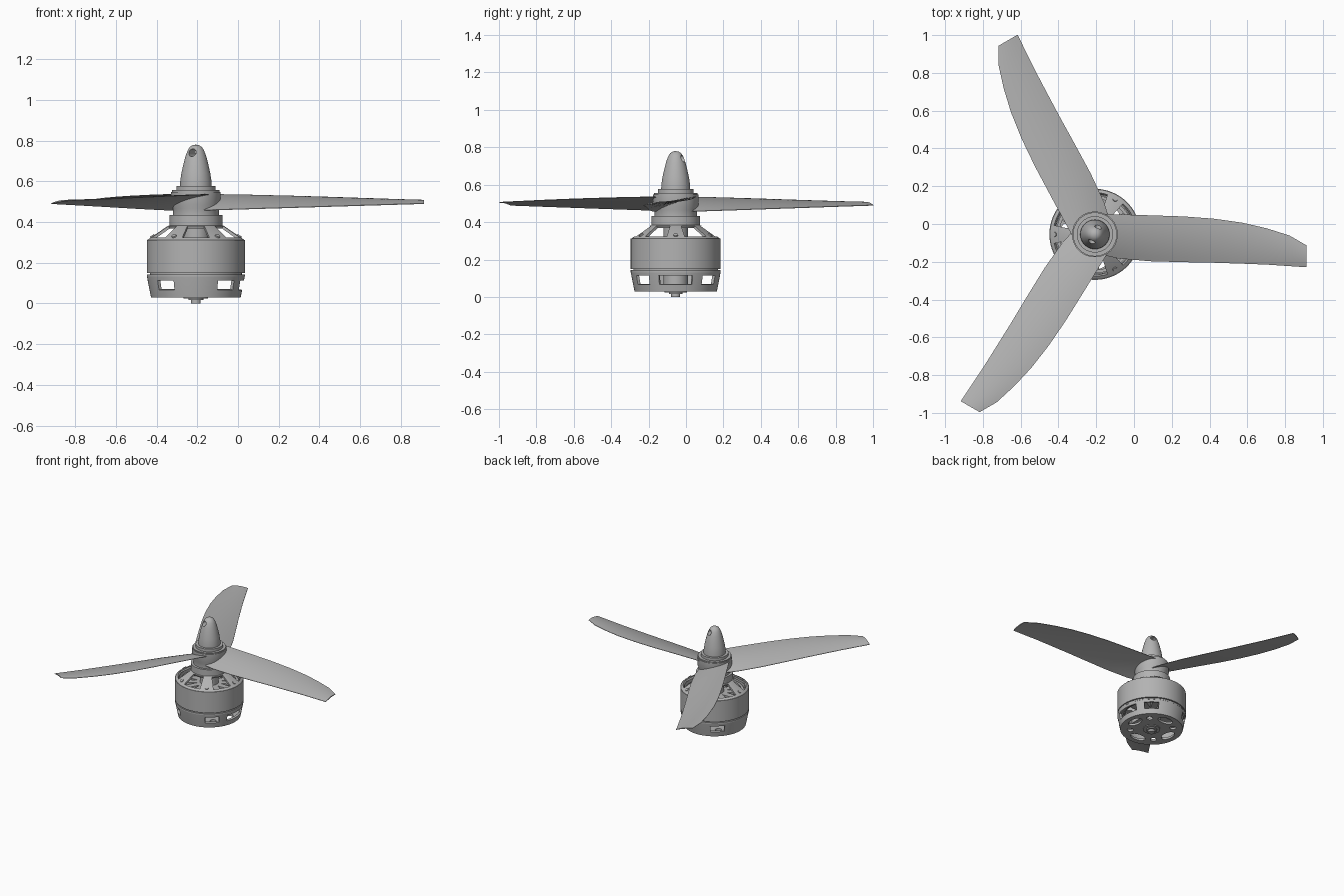
import bpy, bmesh, math
from math import sin, cos, radians, pi
from mathutils import Vector, Matrix

cube = bpy.data.objects.get("Cube")
if cube:
    bpy.data.objects.remove(cube, do_unlink=True)

AXIS = Vector((-0.207, -0.055, 0))

grey = bpy.data.materials.new("metal grey")
grey.use_nodes = True
grey.diffuse_color = (0.45, 0.45, 0.45, 1)
grey.node_tree.nodes["Principled BSDF"].inputs["Base Color"].default_value = grey.diffuse_color


def activate(ob):
    bpy.ops.object.select_all(action='DESELECT')
    ob.select_set(True)
    bpy.context.view_layer.objects.active = ob


def finish(name, bm):
    bmesh.ops.remove_doubles(bm, verts=bm.verts, dist=1e-5)
    bmesh.ops.recalc_face_normals(bm, faces=bm.faces)
    me = bpy.data.meshes.new(name)
    bm.to_mesh(me)
    bm.free()
    ob = bpy.data.objects.new(name, me)
    bpy.context.collection.objects.link(ob)
    ob.location = AXIS
    me.materials.append(grey)
    activate(ob)
    bpy.ops.object.shade_smooth_by_angle(angle=radians(32))
    return ob


def lathe(name, profile, closed=False, skip=None, thickness=0, n=72):
    """Revolve (radius, z) points; skip(row, degrees) leaves a window."""
    bm = bmesh.new()
    rings = []
    for r, z in profile:
        rings.append([bm.verts.new((r * cos(a), r * sin(a), z))
                      for a in (2 * pi * (i - 0.5) / n for i in range(n))])
    rows = len(rings) if closed else len(rings) - 1
    for row in range(rows):
        lo, hi = rings[row], rings[(row + 1) % len(rings)]
        for i in range(n):
            if skip and skip(row, i * 360 / n):
                continue
            j = (i + 1) % n
            bm.faces.new((lo[i], lo[j], hi[j], hi[i]))
    ob = finish(name, bm)
    if thickness:
        mod = ob.modifiers.new("wall", 'SOLIDIFY')
        mod.thickness = thickness
        mod.offset = 0
        bpy.ops.object.modifier_apply(modifier=mod.name)
        bpy.ops.object.shade_smooth_by_angle(angle=radians(32))
    return ob


def disc(name, r, z0, z1, n=72):
    return lathe(name, [(0, z0), (r, z0), (r, z1), (0, z1)], n=n)


def tube(name, r0, r1, z0, z1):
    return lathe(name, [(r0, z0), (r1, z0), (r1, z1), (r0, z1)], closed=True)


def near(angle, centre, half):
    return abs((angle - centre + 180) % 360 - 180) <= half


# Base cup with side windows and one wide cable slot
def base_window(row, a):
    return row == 1 and (near(a, 0, 20) or any(near(a, c, 10) for c in (50, 130, 230, 310)))


lathe("base_cup", [(0.212, 0.03), (0.22, 0.068), (0.229, 0.115), (0.233, 0.138)],
      skip=base_window, thickness=0.016)
tube("base_rim", 0.20, 0.241, 0.132, 0.143)

# Base plate with kidney openings and screw holes
curve = bpy.data.curves.new("base_plate", 'CURVE')
curve.dimensions = '2D'
curve.fill_mode = 'BOTH'
curve.extrude = 0.008


def outline(cx, cy, rx, ry, turn=0, n=28):
    s = curve.splines.new('POLY')
    s.points.add(n - 1)
    s.use_cyclic_u = True
    for i, p in enumerate(s.points):
        v = Matrix.Rotation(turn, 2) @ Vector((cx + rx * cos(2 * pi * i / n),
                                               cy + ry * sin(2 * pi * i / n)))
        p.co = (v.x, v.y, 0, 1)


outline(0, 0, 0.219, 0.219, n=72)
for k in range(4):
    outline(0.15, 0, 0.035, 0.06, k * pi / 2)
    outline(0.15, 0, 0.022, 0.022, (k + 0.5) * pi / 2)
plate = bpy.data.objects.new("base_plate", curve)
bpy.context.collection.objects.link(plate)
plate.location = AXIS + Vector((0, 0, 0.038))
activate(plate)
bpy.ops.object.convert(target='MESH')
plate = bpy.context.object
plate.data.materials.clear()
plate.data.materials.append(grey)

# Shaft, retaining boss and bearing tube
disc("shaft", 0.024, 0.0, 0.1)
tube("shaft_clip", 0.02, 0.037, 0.016, 0.024)
disc("bottom_boss", 0.06, 0.024, 0.04)
disc("bearing_tube", 0.065, 0.035, 0.4)

# Stator core and windings
tube("stator_rim", 0.188, 0.205, 0.14, 0.29)
bm = bmesh.new()
for k in range(12):
    m = (Matrix.Rotation(radians(30 * k), 4, 'Z') @ Matrix.Translation((0.125, 0, 0.215))
         @ Matrix.Diagonal((0.13, 0.045, 0.13, 1)))
    bmesh.ops.create_cube(bm, size=1, matrix=m)
finish("stator_coils", bm)

# Rotating bell, spoked crown and its collar
tube("bell_wall", 0.212, 0.241, 0.15, 0.312)
tube("magnet_ring", 0.208, 0.226, 0.143, 0.28)
lathe("bell_crown", [(0.234, 0.306), (0.217, 0.318), (0.135, 0.374), (0.115, 0.382)],
      skip=lambda row, a: row == 1 and near(a % 60, 30, 15), thickness=0.014)
disc("bell_collar", 0.13, 0.375, 0.433)

# Screws on the outer spoke ends
bm = bmesh.new()
for k in range(6):
    a = radians(60 * k)
    normal = Vector((0.56 * cos(a), 0.56 * sin(a), 0.83))
    m = (Matrix.Translation((0.212 * cos(a), 0.212 * sin(a), 0.328))
         @ normal.to_track_quat('Z', 'Y').to_matrix().to_4x4())
    bmesh.ops.create_cone(bm, cap_ends=True, segments=16, radius1=0.014,
                          radius2=0.012, depth=0.014, matrix=m)
finish("spoke_screws", bm)

# Propeller hub
lathe("propeller_hub", [(0, 0.43), (0.113, 0.43), (0.113, 0.465), (0.121, 0.485),
                        (0.121, 0.548), (0, 0.548)])

# Blades: lofted cambered sections (span, leading y, trailing y)
STATIONS = [(0.04, 0.108, -0.108), (0.12, 0.106, -0.127), (0.29, 0.101, -0.142),
            (0.47, 0.095, -0.147), (0.63, 0.083, -0.15), (0.78, 0.062, -0.155),
            (0.91, 0.032, -0.16), (1.03, -0.006, -0.168), (1.12, -0.058, -0.174)]
CHORD = 10


def blade(name, turn):
    bm = bmesh.new()
    loops = []
    for x, lead, trail in STATIONS:
        s = x / 1.12
        z_lead, z_trail = 0.536 - 0.031 * s ** 1.5, 0.456 + 0.034 * s
        top, bottom = [], []
        for i in range(CHORD + 1):
            t = i / CHORD
            arch = 4 * t * (1 - t)
            y = lead + (trail - lead) * t
            z = z_lead + (z_trail - z_lead) * t + 0.01 * arch * (1 - 0.4 * s)
            half = 0.0015 + 0.005 * arch * (1 - 0.6 * s)
            top.append(bm.verts.new((x, y, z + half)))
            bottom.append(bm.verts.new((x, y, z - half)))
        loops.append(top + bottom[::-1])
    count = len(loops[0])
    for a, b in zip(loops, loops[1:]):
        for i in range(count):
            j = (i + 1) % count
            bm.faces.new((a[i], a[j], b[j], b[i]))
    bm.faces.new(loops[0])
    bm.faces.new(loops[-1])
    bmesh.ops.rotate(bm, verts=bm.verts, cent=(0, 0, 0), matrix=Matrix.Rotation(turn, 3, 'Z'))
    return finish(name, bm)


for k, label in enumerate(("left", "back", "front")):
    blade(label + "_blade", k * 2 * pi / 3)

# Washers and bullet nut with a cross hole
disc("lower_washer", 0.116, 0.545, 0.556)
disc("upper_washer", 0.096, 0.553, 0.577)
nut = lathe("bullet_nut", [(0, 0.57), (0.078, 0.57), (0.077, 0.6), (0.071, 0.64),
                           (0.062, 0.68), (0.052, 0.72), (0.041, 0.75), (0.03, 0.768),
                           (0.016, 0.777), (0, 0.78)], n=48)
bm = bmesh.new()
m = (Matrix.Translation((0, 0, 0.74))
     @ Vector((0.4, 0.91, 0)).to_track_quat('Z', 'Y').to_matrix().to_4x4())
bmesh.ops.create_cone(bm, cap_ends=True, segments=24, radius1=0.019, radius2=0.019,
                      depth=0.3, matrix=m)
cutter = finish("hole_cutter", bm)
cutter.hide_render = True
activate(nut)
cut = nut.modifiers.new("cross hole", 'BOOLEAN')
cut.object = cutter
cut.operation = 'DIFFERENCE'
cut.solver = 'EXACT'
bpy.ops.object.modifier_apply(modifier=cut.name)
bpy.data.objects.remove(cutter, do_unlink=True)
bpy.ops.object.shade_smooth_by_angle(angle=radians(32))
